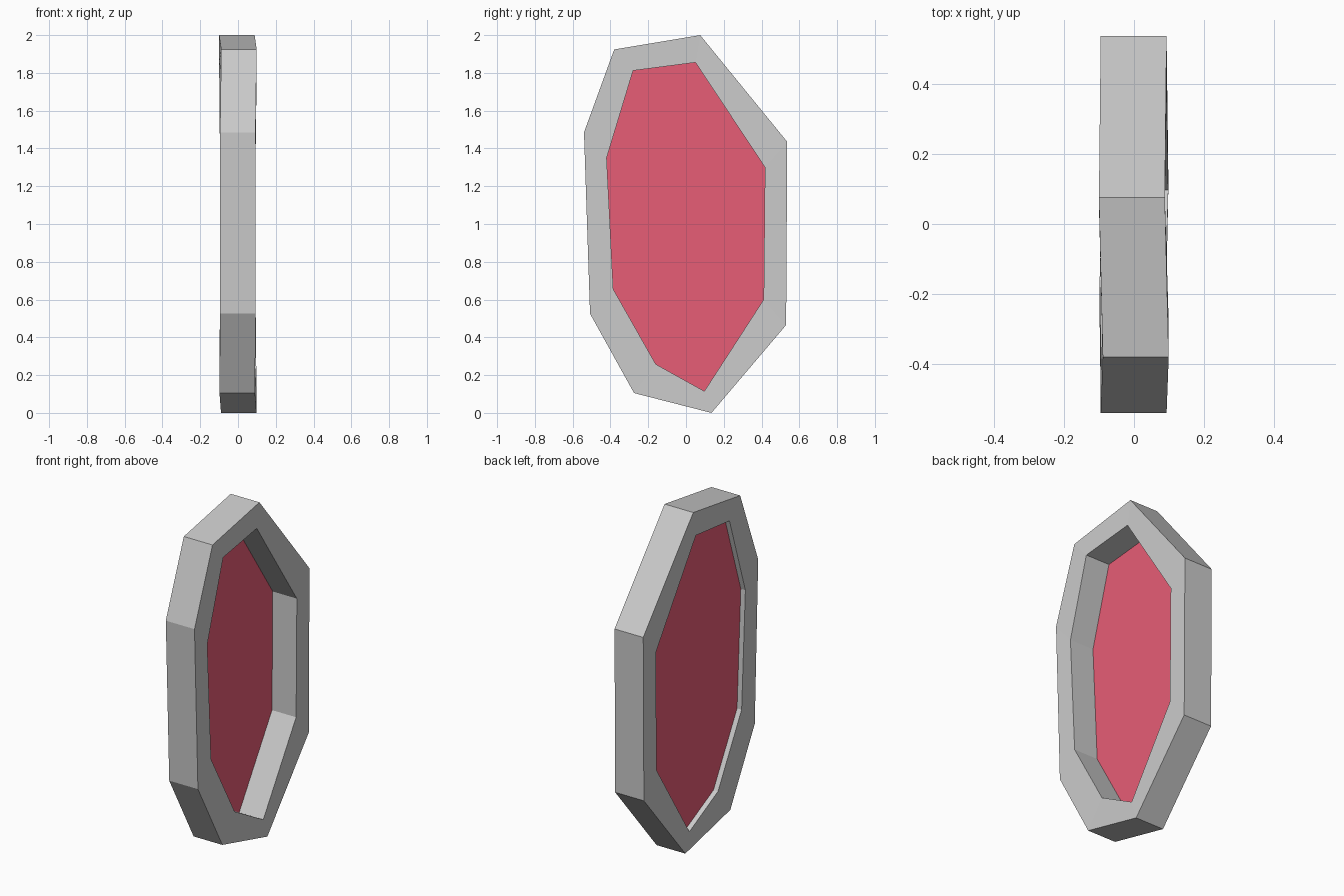
import bpy, bmesh

if "Cube" in bpy.data.objects:
    bpy.data.objects.remove(bpy.data.objects["Cube"])

# Matching outer and inner outline corners as (y, z), plus a small warp in x
OUTER = [(0.075, 2.0), (0.536, 1.435), (0.53, 0.465), (0.135, 0.0),
         (-0.275, 0.105), (-0.508, 0.525), (-0.54, 1.485), (-0.38, 1.924)]
INNER = [(0.05, 1.855), (0.418, 1.30), (0.411, 0.60), (0.097, 0.115),
         (-0.16, 0.258), (-0.385, 0.655), (-0.42, 1.35), (-0.28, 1.812)]
WARP = [-0.006, -0.001, -0.001, 0.004, -0.004, -0.001, -0.001, 0.005]
HALF_DEPTH = 0.094
GLASS_X = -0.064


def finish(bm, name):
    bmesh.ops.recalc_face_normals(bm, faces=bm.faces)
    mesh = bpy.data.meshes.new(name)
    bm.to_mesh(mesh)
    bm.free()
    obj = bpy.data.objects.new(name, mesh)
    bpy.context.collection.objects.link(obj)
    return obj


# Irregular eight-sided frame: four corner loops bridged into a closed ring
bm = bmesh.new()
loops = [[bm.verts.new((x + w, y, z)) for (y, z), w in zip(points, WARP)]
         for points, x in ((OUTER, HALF_DEPTH), (OUTER, -HALF_DEPTH),
                           (INNER, -HALF_DEPTH), (INNER, HALF_DEPTH))]
for k in range(4):
    a, b = loops[k], loops[(k + 1) % 4]
    for i in range(8):
        j = (i + 1) % 8
        bm.faces.new((a[i], a[j], b[j], b[i]))
finish(bm, "window_frame")

# Single pane set close to the back of the frame
bm = bmesh.new()
bm.faces.new([bm.verts.new((GLASS_X + w, y, z))
              for (y, z), w in zip(reversed(INNER), reversed(WARP))])
pane = finish(bm, "glass_pane")
if pane.data.polygons[0].normal.x < 0:
    pane.data.flip_normals()
red = bpy.data.materials.new("red_glass")
red.diffuse_color = (0.8, 0.11, 0.18, 1)
red.use_nodes = True
red.node_tree.nodes["Principled BSDF"].inputs["Base Color"].default_value = red.diffuse_color
pane.data.materials.append(red)
